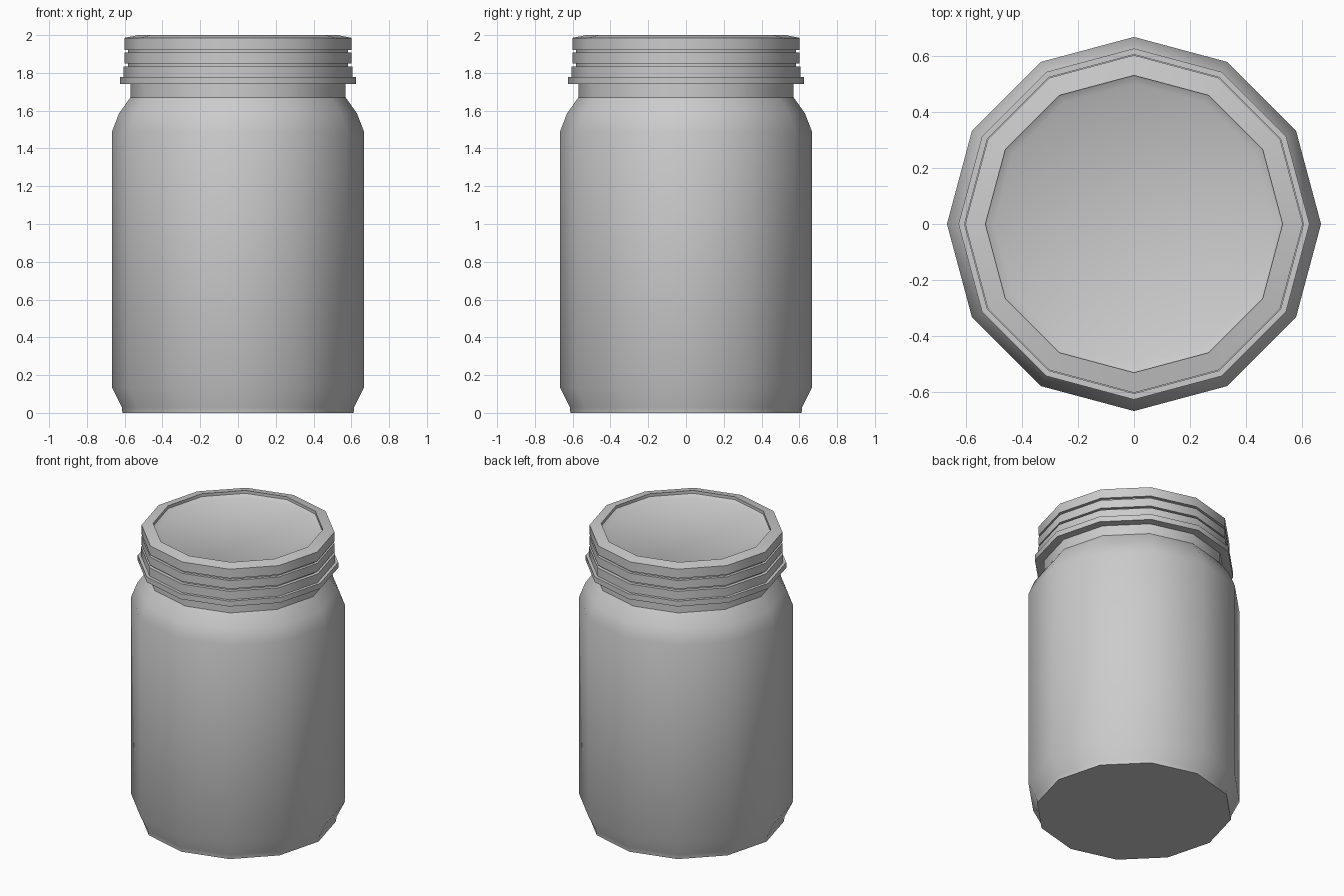
import bpy, bmesh, math

if "Cube" in bpy.data.objects:
    bpy.data.objects.remove(bpy.data.objects["Cube"])

SIDES = 12


def lathe(name, profile):
    """Revolve an (r, z) profile, listed bottom to top, and cap both ends."""
    bm = bmesh.new()
    rings = []
    for r, z in profile:
        rings.append([bm.verts.new((r * math.cos(2 * math.pi * i / SIDES),
                                    r * math.sin(2 * math.pi * i / SIDES), z))
                      for i in range(SIDES)])
    for low, high in zip(rings, rings[1:]):
        for i in range(SIDES):
            j = (i + 1) % SIDES
            bm.faces.new((low[i], low[j], high[j], high[i]))
    bm.faces.new(rings[0][::-1])
    bm.faces.new(rings[-1])
    mesh = bpy.data.meshes.new(name)
    bm.to_mesh(mesh)
    bm.free()
    obj = bpy.data.objects.new(name, mesh)
    bpy.context.collection.objects.link(obj)
    bpy.ops.object.select_all(action='DESELECT')
    obj.select_set(True)
    bpy.context.view_layer.objects.active = obj
    bpy.ops.object.shade_smooth_by_angle(angle=math.radians(36))
    return obj


# Jar body: foot, straight wall, rounded shoulder
lathe("jar_body", [(0.612, 0), (0.615, 0.03), (0.667, 0.135), (0.667, 1.49),
                   (0.63, 1.585), (0.57, 1.67)])

# Screw band: neck, flange, two grooves, rim and recessed lid disc
lathe("screw_lid", [(0.57, 1.67), (0.57, 1.74), (0.626, 1.74), (0.626, 1.777),
                    (0.606, 1.777), (0.606, 1.835), (0.583, 1.835), (0.583, 1.85),
                    (0.602, 1.85), (0.602, 1.907), (0.583, 1.907), (0.583, 1.922),
                    (0.602, 1.922), (0.602, 1.985), (0.53, 2.0), (0.53, 1.98),
                    (0.50, 1.963)])
